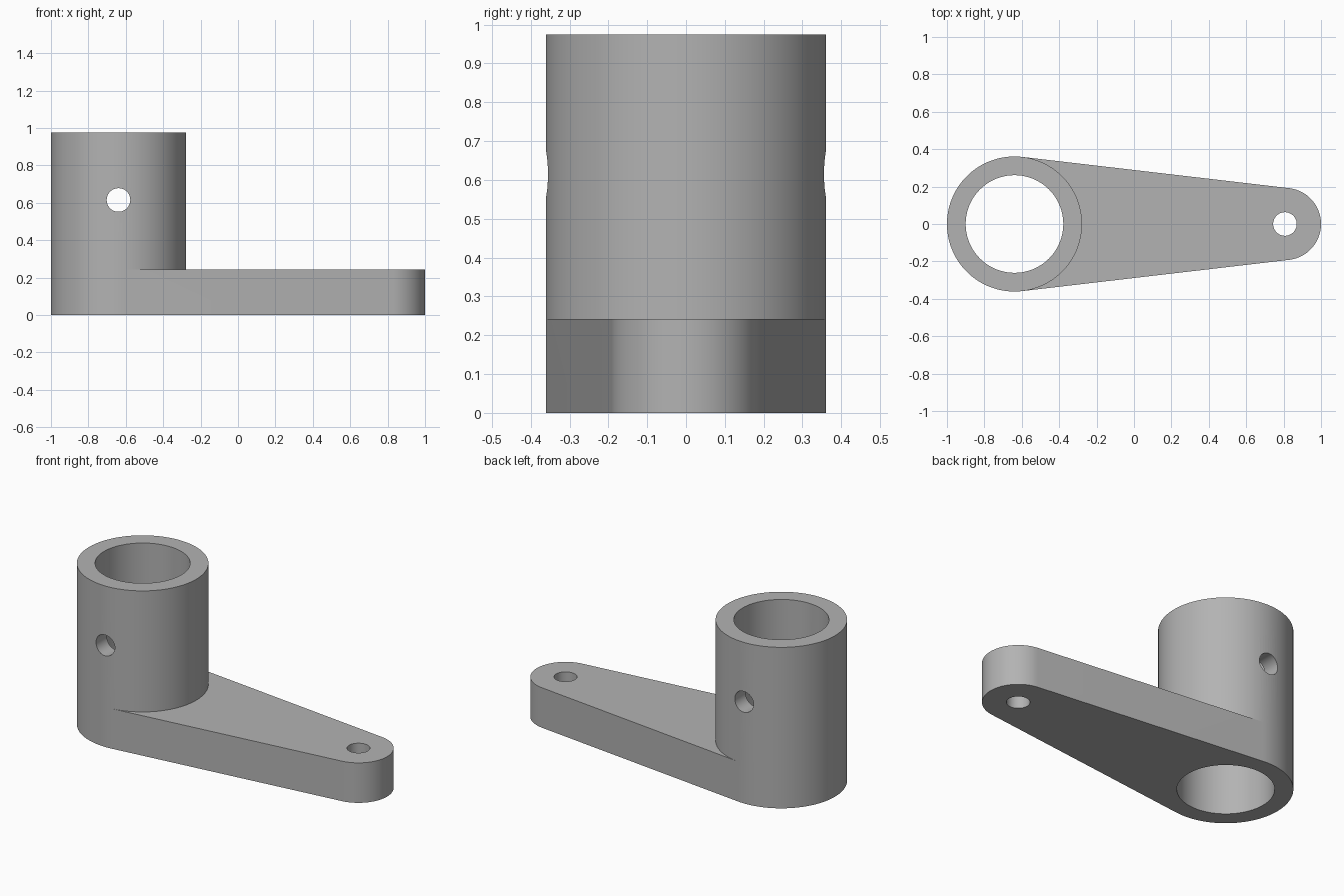
import bpy, bmesh
from math import acos, cos, sin, pi, radians

cube = bpy.data.objects.get("Cube")
if cube:
    bpy.data.objects.remove(cube, do_unlink=True)

POST_X, POST_R, BORE_R, POST_H = -0.639, 0.361, 0.261, 0.975
END_X, END_R, HOLE_R, ARM_H = 0.807, 0.193, 0.063, 0.242
CROSS_Z = 0.615
TANGENT = acos((POST_R - END_R) / (END_X - POST_X))

grey = bpy.data.materials.new("grey_metal")
grey.use_nodes = True
grey.diffuse_color = (0.45, 0.45, 0.45, 1)
grey.node_tree.nodes["Principled BSDF"].inputs["Base Color"].default_value = (0.45, 0.45, 0.45, 1)


def arc(x, r, start, end, steps):
    angles = [start + (end - start) * i / steps for i in range(steps + 1)]
    return [(x + r * cos(a), r * sin(a)) for a in angles]


def cylinder(name, r, depth, location, tilt=0):
    bpy.ops.mesh.primitive_cylinder_add(vertices=96, radius=r, depth=depth,
                                        location=location, rotation=(tilt, 0, 0))
    obj = bpy.context.object
    obj.name = name
    obj.hide_render = True
    obj.data.materials.append(grey)
    return obj


# Crank body: tapered arm with tangent sides and a tall round post
outer = arc(POST_X, POST_R, TANGENT, 2 * pi - TANGENT, 72)
inner = arc(POST_X, POST_R, -TANGENT, TANGENT, 56)
tip = arc(END_X, END_R, -TANGENT, TANGENT, 56)

bm = bmesh.new()


def ring(points, z):
    return [bm.verts.new((x, y, z)) for x, y in points]


def walls(low, high):
    for i in range(len(low)):
        j = (i + 1) % len(low)
        bm.faces.new((low[i], low[j], high[j], high[i]))


base = ring(outer + tip, 0)
arm_top = ring(outer + tip, ARM_H)
seam = ring(inner[1:-1], ARM_H)
post_top = ring(outer + inner[1:-1], POST_H)
n = len(outer)

walls(base, arm_top)
walls(arm_top[:n] + seam, post_top)
bm.faces.new(list(reversed(base)))
bm.faces.new(post_top)
bm.faces.new(arm_top[n:] + [arm_top[0]] + list(reversed(seam)) + [arm_top[n - 1]])
bmesh.ops.recalc_face_normals(bm, faces=bm.faces)

mesh = bpy.data.meshes.new("crank_arm")
bm.to_mesh(mesh)
bm.free()
mesh.materials.append(grey)
body = bpy.data.objects.new("crank_arm", mesh)
bpy.context.collection.objects.link(body)

# Bore, end hole and cross hole
cutters = [
    cylinder("bore_cutter", BORE_R, 3, (POST_X, 0, 0.5)),
    cylinder("end_hole_cutter", HOLE_R, 1, (END_X, 0, ARM_H / 2)),
    cylinder("cross_hole_cutter", HOLE_R, 2, (POST_X, 0, CROSS_Z), pi / 2),
]
bpy.ops.object.select_all(action="DESELECT")
body.select_set(True)
bpy.context.view_layer.objects.active = body
for cutter in cutters:
    mod = body.modifiers.new(cutter.name, "BOOLEAN")
    mod.operation = "DIFFERENCE"
    mod.solver = "EXACT"
    mod.object = cutter
    bpy.ops.object.modifier_apply(modifier=mod.name)
    bpy.data.objects.remove(cutter, do_unlink=True)

bpy.ops.object.shade_smooth_by_angle(angle=radians(30))
